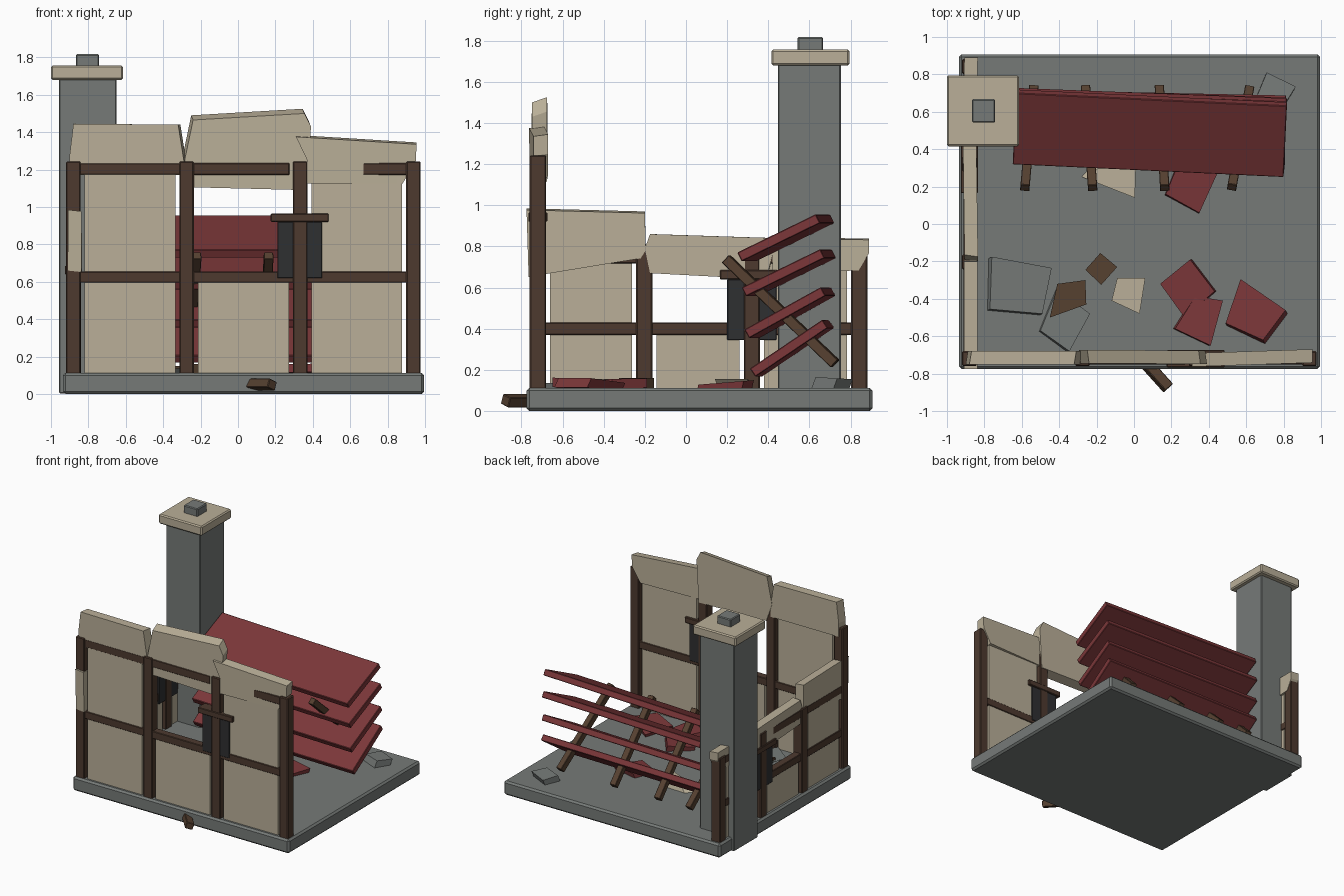
import bpy, bmesh, math
from mathutils import Matrix, Vector, Euler

if "Cube" in bpy.data.objects:
    bpy.data.objects.remove(bpy.data.objects["Cube"])


def mat(name, r, g, b):
    m = bpy.data.materials.new(name)
    m.diffuse_color = (r, g, b, 1)
    m.use_nodes = True
    m.node_tree.nodes["Principled BSDF"].inputs["Base Color"].default_value = m.diffuse_color
    return m


STONE = mat("grey stone", 0.18, 0.195, 0.187)
PLASTER = mat("tan plaster", 0.49, 0.43, 0.315)
WOOD = mat("dark brown wood", 0.075, 0.042, 0.028)
BROKEN = mat("splintered brown wood", 0.092, 0.052, 0.03)
TILE = mat("red roof tile", 0.2, 0.038, 0.041)
SHUTTER = mat("charcoal shutter", 0.028, 0.029, 0.031)


def finish(name, bm, material, bevel=0.0):
    bmesh.ops.recalc_face_normals(bm, faces=bm.faces)
    me = bpy.data.meshes.new(name)
    bm.to_mesh(me)
    bm.free()
    me.materials.append(material)
    ob = bpy.data.objects.new(name, me)
    bpy.context.collection.objects.link(ob)
    if bevel:
        mod = ob.modifiers.new("bevel", 'BEVEL')
        mod.width = bevel
        mod.segments = 1
    return ob


def box(name, x, y, z, material, bevel=0.0):
    """Box from (min, max) ranges."""
    bm = bmesh.new()
    bmesh.ops.create_cube(bm, size=1)
    for v in bm.verts:
        v.co = [(r[0] + r[1]) / 2 + c * (r[1] - r[0]) for r, c in zip((x, y, z), v.co)]
    return finish(name, bm, material, bevel)


def bar(name, centre, size, rot, material, bevel=0.0):
    """Rotated box; rot in degrees."""
    bm = bmesh.new()
    bmesh.ops.create_cube(bm, size=1)
    ob = finish(name, bm, material, bevel)
    r = Euler([math.radians(a) for a in rot]).to_matrix().to_4x4()
    ob.data.transform(Matrix.Translation(centre) @ r @ Matrix.Diagonal((*size, 1)))
    return ob


def prism(name, front, back, material):
    """Solid between two matching outlines."""
    bm = bmesh.new()
    a = [bm.verts.new(p) for p in front]
    b = [bm.verts.new(p) for p in back]
    n = len(a)
    bm.faces.new(a)
    bm.faces.new(b[::-1])
    for i in range(n):
        bm.faces.new((a[i], b[i], b[(i + 1) % n], a[(i + 1) % n]))
    return finish(name, bm, material)


# Foundation and chimney
box("foundation", (-0.936, 0.995), (-0.775, 0.907), (0, 0.113), STONE, 0.014)
box("chimney_stack", (-0.957, -0.65), (0.447, 0.753), (0.003, 1.69), STONE, 0.006)
box("chimney_cap", (-1, -0.615), (0.415, 0.795), (1.68, 1.757), PLASTER, 0.009)
box("chimney_flue", (-0.866, -0.742), (0.542, 0.667), (1.74, 1.817), STONE, 0.006)


# Timber frame walls: u runs along the wall, d is depth (negative = outward)
def front_map(u, d, z):
    return Vector((u, -0.72 + d, z))


def side_map(u, d, z):
    return Vector((-0.88 + d, u, z))


def wall_box(name, place, u, d, z, material, bevel=0.0):
    a, b = place(u[0], -d, z[0]), place(u[1], d, z[1])
    return box(name, (a.x, b.x), (a.y, b.y), (a.z, b.z), material, bevel)


def wall(side, place, posts, top, lower, upper_spans, window):
    """posts = post centres; lower = (z0, z1) of the middle rail."""
    for i, p in enumerate(posts):
        if side == "front" or i:
            wall_box(side + "_post", place, (p - 0.039, p + 0.039), 0.04, (0.1, top), WOOD, 0.006)
    wall_box(side + "_middle_rail", place, (posts[0], posts[-1]), 0.031, lower, WOOD, 0.004)
    for s in upper_spans:
        wall_box(side + "_top_rail", place, s, 0.031, (top - 0.072, top - 0.008), WOOD, 0.004)
    for i in range(3):
        u = (posts[i] + 0.06, posts[i + 1] - 0.06)
        wall_box(side + "_lower_panel", place, u, 0.025, (0.1, lower[0] + 0.01), PLASTER)
        if i != 1:
            wall_box(side + "_upper_panel", place, u, 0.025, (lower[1] - 0.01, top - 0.06), PLASTER)
    # shutter and lintel across the window post
    u, z0, z1 = window
    wall_box(side + "_shutter", place, (u - 0.12, u + 0.12), 0.036, (z0, z1), SHUTTER, 0.003)
    wall_box(side + "_lintel", place, (u - 0.155, u + 0.155), 0.046, (z1, z1 + 0.045), WOOD, 0.004)


wall("front", front_map, (-0.88, -0.275, 0.332, 0.938), 1.243, (0.595, 0.655),
     ((-0.88, 0.275), (0.4, 0.938)), (0.33, 0.62, 0.92))
wall("side", side_map, (-0.72, -0.203, 0.32, 0.842), 0.79, (0.37, 0.43),
     ((-0.72, 0.842),), (0.32, 0.345, 0.64))


# Broken plaster along the wall tops
def fragment(name, place, outline, d0, d1, shift=(0, 0)):
    """d0, d1 = outer depth at the first and second outline point."""
    u0, u1 = outline[0][0], outline[1][0]
    front, back = [], []
    for u, z in outline:
        d = d0 + (d1 - d0) * (u - u0) / (u1 - u0)
        front.append(place(u, d, z))
        back.append(place(u + shift[0], d + 0.072, z + shift[1]))
    prism(name, front, back, PLASTER)


fragment("broken_wall_top", front_map,
         [(-0.9, 1.17), (-0.29, 1.17), (-0.29, 1.25), (-0.32, 1.44), (-0.88, 1.445), (-0.9, 1.28)],
         -0.03, -0.03, (0.012, 0.0))
fragment("broken_wall_top", front_map,
         [(-0.235, 1.105), (0.37, 1.09), (0.39, 1.43), (0.355, 1.5), (-0.24, 1.465), (-0.285, 1.25)],
         -0.026, -0.028, (-0.01, 0.025))
fragment("broken_wall_top", front_map,
         [(0.37, 1.125), (0.88, 1.125), (0.95, 1.24), (0.955, 1.335), (0.31, 1.375), (0.37, 1.25)],
         -0.041, -0.024, (0.0, 0.01))
fragment("broken_wall_top", side_map,
         [(-0.765, 0.66), (-0.22, 0.75), (-0.195, 0.79), (-0.2, 0.97), (-0.775, 0.985)],
         -0.03, -0.03, (0.0, -0.008))
fragment("broken_wall_top", side_map,
         [(-0.165, 0.67), (0.4, 0.64), (0.45, 0.84), (-0.165, 0.86), (-0.19, 0.79)],
         -0.026, -0.034, (-0.01, 0.0))
fragment("broken_wall_top", side_map,
         [(0.42, 0.67), (0.84, 0.69), (0.89, 0.775), (0.89, 0.838), (0.42, 0.845)],
         -0.036, -0.028, (0.0, -0.006))

# Collapsed roof slabs, fanned over four sloping rafters
for y, z, pitch, yaw in ((0.485, 0.842, 26, -2.7), (0.5, 0.672, 26, -2.2),
                         (0.505, 0.478, 29, -1.9), (0.515, 0.305, 34, -1.2)):
    bar("roof_slab", (0.085, y, z), (1.45, 0.425, 0.048), (pitch, 0, yaw), TILE, 0.004)
for x, yaw in ((-0.56, -5), (-0.24, 4), (0.15, 3), (0.57, -10)):
    bar("rafter", (x, 0.46, 0.485), (0.05, 0.74, 0.05), (-43.5, 0, yaw), BROKEN, 0.003)


# Rubble: flat slabs with sloping edges, given as top outlines
def rubble(name, pts, z, thick, material, slope=(0.0, 0.0), shift=(0.0, 0.0)):
    cx = sum(p[0] for p in pts) / len(pts)
    cy = sum(p[1] for p in pts) / len(pts)
    top = [Vector((x, y, z + slope[0] * (x - cx) + slope[1] * (y - cy))) for x, y in pts]
    prism(name, top, [p + Vector((shift[0], shift[1], -thick)) for p in top], material)


rubble("plaster_rubble", [(-0.18, 0.31), (0.01, 0.3), (0.005, 0.14), (-0.25, 0.24)], 0.15, 0.05,
       PLASTER, (0.05, 0), (-0.05, 0.02))
rubble("plaster_rubble", [(-0.09, -0.29), (0.06, -0.29), (0.03, -0.48), (-0.12, -0.41)], 0.155, 0.06, PLASTER)
rubble("tile_rubble", [(0.24, 0.33), (0.45, 0.28), (0.35, 0.06), (0.17, 0.16)], 0.14, 0.045,
       TILE, (0, 0.08), (-0.01, -0.01))
rubble("tile_rubble", [(0.3, -0.19), (0.43, -0.36), (0.27, -0.5), (0.14, -0.32)], 0.15, 0.045,
       TILE, (0.05, 0.05), (0.01, 0))
rubble("tile_rubble", [(0.33, -0.385), (0.475, -0.41), (0.41, -0.65), (0.22, -0.56)], 0.155, 0.045,
       TILE, (0, -0.05), (-0.01, 0))
rubble("tile_rubble", [(0.57, -0.295), (0.81, -0.46), (0.69, -0.62), (0.49, -0.53)], 0.15, 0.045,
       TILE, (0.06, -0.05), (0.01, -0.02))
rubble("stone_rubble", [(-0.76, -0.175), (-0.44, -0.235), (-0.49, -0.48), (-0.77, -0.455)], 0.15, 0.05,
       STONE, (0, 0.03), (-0.02, -0.01))
rubble("stone_rubble", [(-0.41, -0.35), (-0.235, -0.48), (-0.345, -0.68), (-0.5, -0.57)], 0.135, 0.045,
       STONE, (0.05, 0), (-0.02, -0.01))
rubble("stone_rubble", [(0.71, 0.81), (0.865, 0.735), (0.8, 0.63), (0.66, 0.69)], 0.16, 0.055,
       STONE, (0, -0.06), (-0.01, -0.02))
rubble("wood_rubble", [(-0.18, -0.155), (-0.09, -0.23), (-0.175, -0.325), (-0.26, -0.245)], 0.16, 0.055, BROKEN)
rubble("wood_rubble", [(-0.41, -0.32), (-0.26, -0.3), (-0.255, -0.43), (-0.45, -0.5)], 0.15, 0.05, BROKEN)

# Snapped beam poking out of the front edge
bar("fallen_beam", (0.1, -0.785, 0.05), (0.058, 0.25, 0.05), (0, 20, 42), BROKEN, 0.004)
